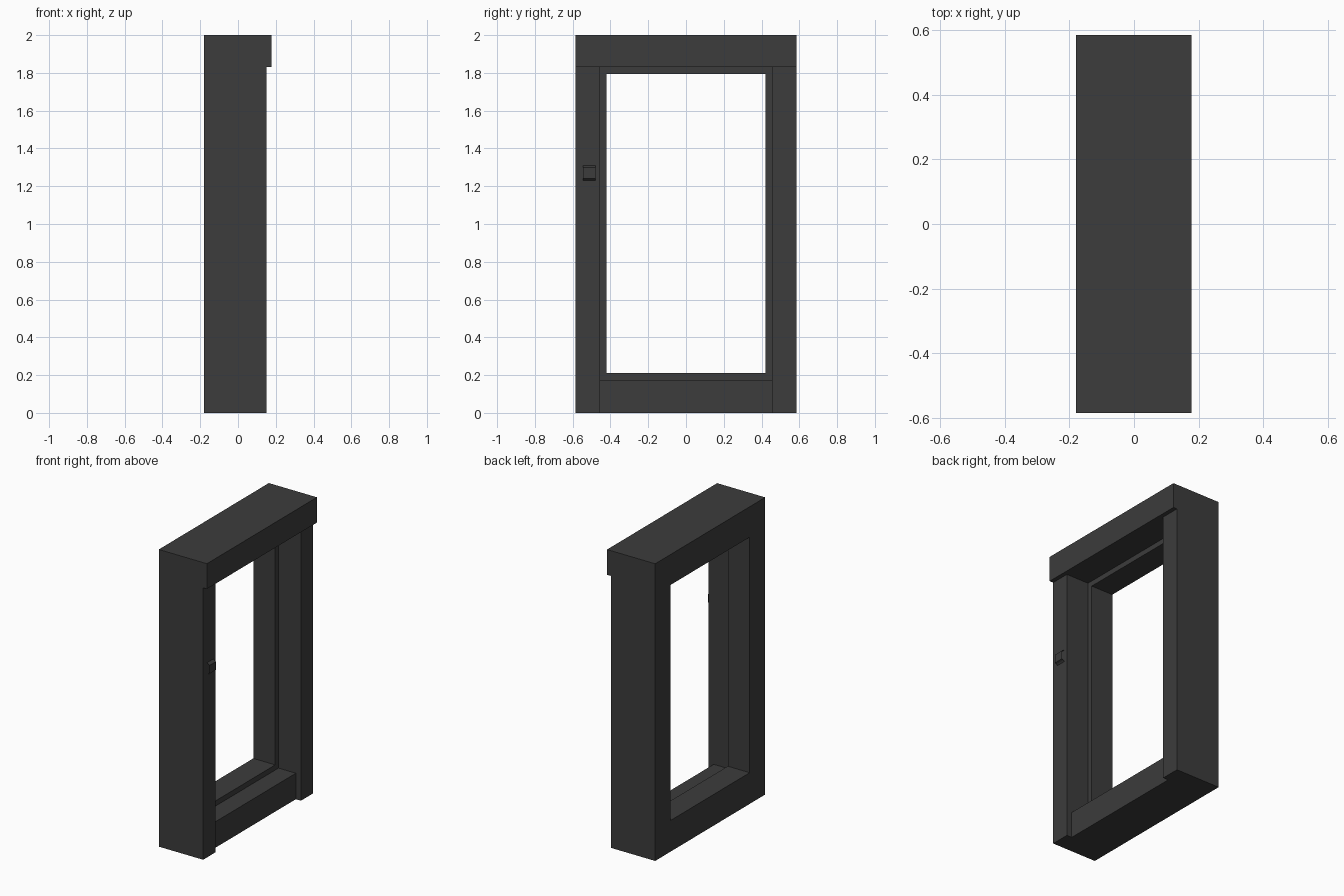
import bpy, bmesh

if "Cube" in bpy.data.objects:
    bpy.data.objects.remove(bpy.data.objects["Cube"])

dark = bpy.data.materials.new("dark_grey")
dark.diffuse_color = (0.045, 0.045, 0.045, 1)
dark.use_nodes = True
dark.node_tree.nodes["Principled BSDF"].inputs["Base Color"].default_value = dark.diffuse_color


def box(name, x, y, z):
    """Axis-aligned box from (min, max) pairs."""
    bm = bmesh.new()
    bmesh.ops.create_cube(bm, size=1)
    for v in bm.verts:
        v.co = [r[0] if c < 0 else r[1] for c, r in zip(v.co, (x, y, z))]
    me = bpy.data.meshes.new(name)
    bm.to_mesh(me)
    bm.free()
    ob = bpy.data.objects.new(name, me)
    bpy.context.collection.objects.link(ob)
    return ob


def carve(target, x, y, z):
    """Subtract a box from the target and discard the cutter."""
    cutter = box("cutter", x, y, z)
    cutter.hide_render = True
    mod = target.modifiers.new("carve", 'BOOLEAN')
    mod.operation, mod.solver, mod.object = 'DIFFERENCE', 'EXACT', cutter
    bpy.context.view_layer.objects.active = target
    bpy.ops.object.modifier_apply(modifier=mod.name)
    bpy.data.objects.remove(cutter)


# Door frame: solid block with the opening and steps carved away
frame = box("door_frame", (-0.18, 0.178), (-0.585, 0.585), (0, 2))
carve(frame, (0.15, 0.5), (-1, 1), (-1, 1.83))             # jambs set back under header
carve(frame, (-0.5, 0.5), (-0.42, 0.42), (0.21, 1.795))    # through opening
carve(frame, (-0.017, 0.4), (-0.455, 0.455), (0.175, 1.83))  # rebate for the leaf
carve(frame, (0.112, 0.4), (-0.455, 0.455), (-0.2, 0.6))   # recessed sill front
frame.data.materials.append(dark)

# Latch strike: bent strip with open ends on the near jamb
profile = [(0.15, 1.31), (0.158, 1.305), (0.17, 1.298), (0.17, 1.242), (0.158, 1.237), (0.15, 1.23)]
bm = bmesh.new()
rows = [[bm.verts.new((x, y, z)) for y in (-0.545, -0.478)] for x, z in profile]
for a, b in zip(rows, rows[1:]):
    bm.faces.new((a[0], b[0], b[1], a[1]))
me = bpy.data.meshes.new("latch_strike")
bm.to_mesh(me)
bm.free()
strike = bpy.data.objects.new("latch_strike", me)
bpy.context.collection.objects.link(strike)
me.materials.append(dark)
